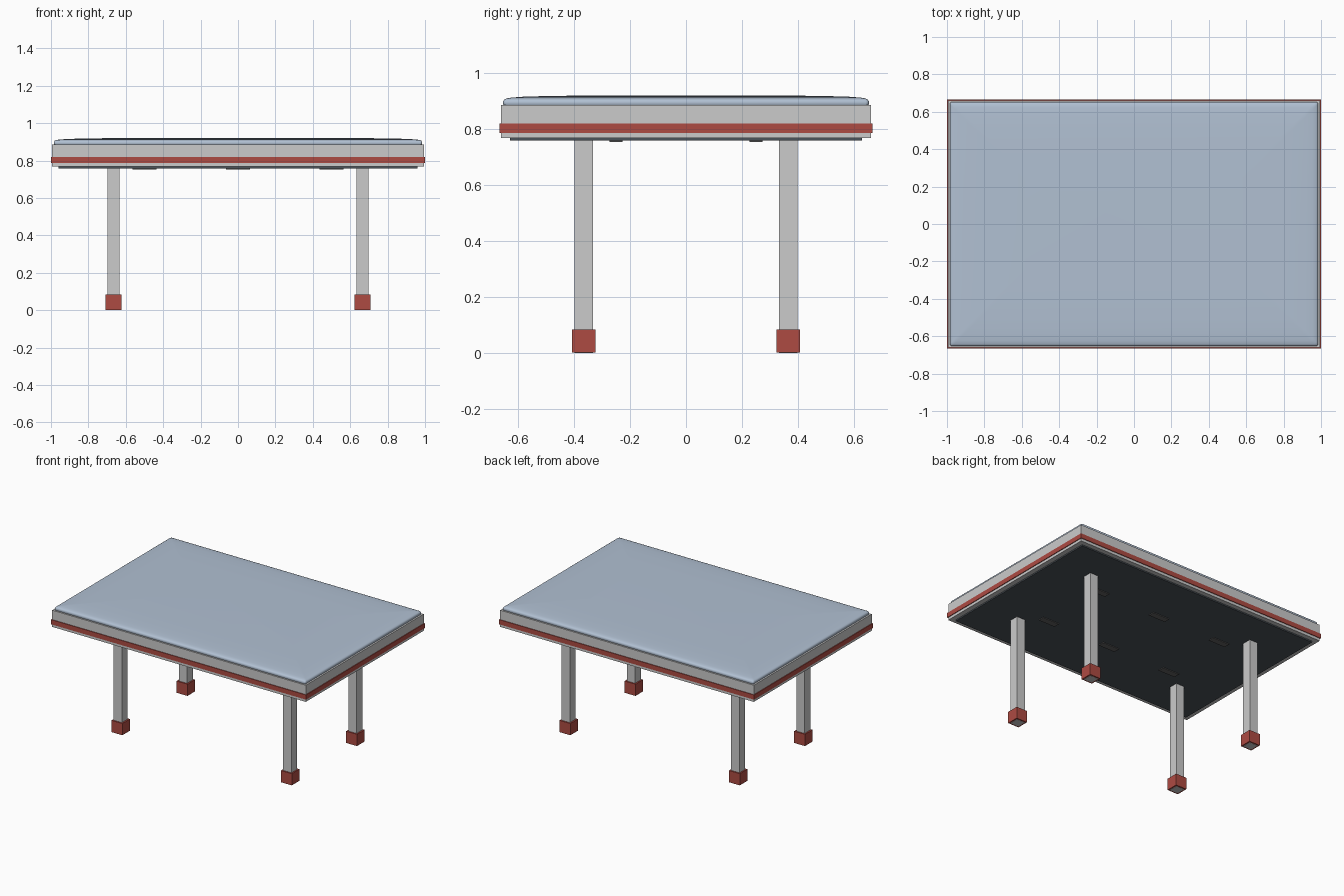
import bpy, bmesh, math

if "Cube" in bpy.data.objects:
    bpy.data.objects.remove(bpy.data.objects["Cube"])


def material(name, rgb):
    m = bpy.data.materials.new(name)
    m.diffuse_color = (*rgb, 1)
    m.use_nodes = True
    m.node_tree.nodes["Principled BSDF"].inputs["Base Color"].default_value = m.diffuse_color
    return m


RED = material("red trim", (0.42, 0.07, 0.055))
BLUE = material("blue upholstery", (0.44, 0.53, 0.65))
DARK = material("dark underside", (0.07, 0.085, 0.1))
CHARCOAL = material("charcoal", (0.12, 0.12, 0.12))


def finish(name, bm, mat):
    bmesh.ops.recalc_face_normals(bm, faces=bm.faces)
    mesh = bpy.data.meshes.new(name)
    bm.to_mesh(mesh)
    bm.free()
    ob = bpy.data.objects.new(name, mesh)
    bpy.context.collection.objects.link(ob)
    if mat:
        mesh.materials.append(mat)
    return ob


def box(name, x, y, z0, z1, sx, sy, mat=None, bevel=0):
    bm = bmesh.new()
    bmesh.ops.create_cube(bm, size=1)
    for v in bm.verts:
        v.co = (x + v.co.x * sx, y + v.co.y * sy, z0 + (v.co.z + 0.5) * (z1 - z0))
    if bevel:
        bmesh.ops.bevel(bm, geom=bm.edges[:], offset=bevel, segments=1, affect='EDGES')
    return finish(name, bm, mat)


def cushion(name, hx, hy, profile, radius=0.012, steps=4):
    """Rounded rectangle rings stacked along an (inset, height) profile."""
    bm = bmesh.new()
    rings = []
    for inset, z in profile:
        ring = []
        for q, (cx, cy) in enumerate(((1, 1), (-1, 1), (-1, -1), (1, -1))):
            for i in range(steps + 1):
                a = math.pi / 2 * (q + i / steps)
                ring.append(bm.verts.new((
                    cx * (hx - inset - radius) + radius * math.cos(a),
                    cy * (hy - inset - radius) + radius * math.sin(a), z)))
        rings.append(ring)
    for lo, hi in zip(rings, rings[1:]):
        for i in range(len(lo)):
            j = (i + 1) % len(lo)
            bm.faces.new((lo[i], lo[j], hi[j], hi[i]))
    bm.faces.new(rings[0])
    bm.faces.new(rings[-1])
    ob = finish(name, bm, BLUE)
    bpy.ops.object.select_all(action='DESELECT')
    ob.select_set(True)
    bpy.context.view_layer.objects.active = ob
    bpy.ops.object.shade_smooth_by_angle(angle=math.radians(50))


# Upper body: frame, raised red band, crowned cushion
box("frame", 0, 0, 0.767, 0.885, 1.99, 1.322)
box("trim_band", 0, 0, 0.786, 0.819, 2.0, 1.332, RED)
cushion("cushion", 0.985, 0.653, [
    (0.004, 0.882), (0, 0.888), (0, 0.899), (0.004, 0.905), (0.012, 0.909),
    (0.03, 0.912), (0.07, 0.915), (0.15, 0.9175), (0.26, 0.919), (0.4, 0.92)])

# Underside panel and its small plates
box("underside_panel", 0, 0, 0.758, 0.768, 1.92, 1.256, DARK)
for x in (-0.5, 0, 0.5):
    for y in (-0.25, 0.25):
        box("underside_plate", x, y, 0.753, 0.759, 0.13, 0.045, CHARCOAL)

# Legs with red foot caps and grey pads
for sx, side in ((-1, "left"), (1, "right")):
    for sy, end in ((-1, "front"), (1, "back")):
        x, y = sx * 0.665, sy * 0.365
        box(f"{end}_{side}_leg", x, y, 0.05, 0.765, 0.065, 0.065)
        box(f"{end}_{side}_foot", x, y, 0.001, 0.084, 0.085, 0.085, RED)
        box(f"{end}_{side}_foot_pad", x, y, 0, 0.01, 0.065, 0.065)
